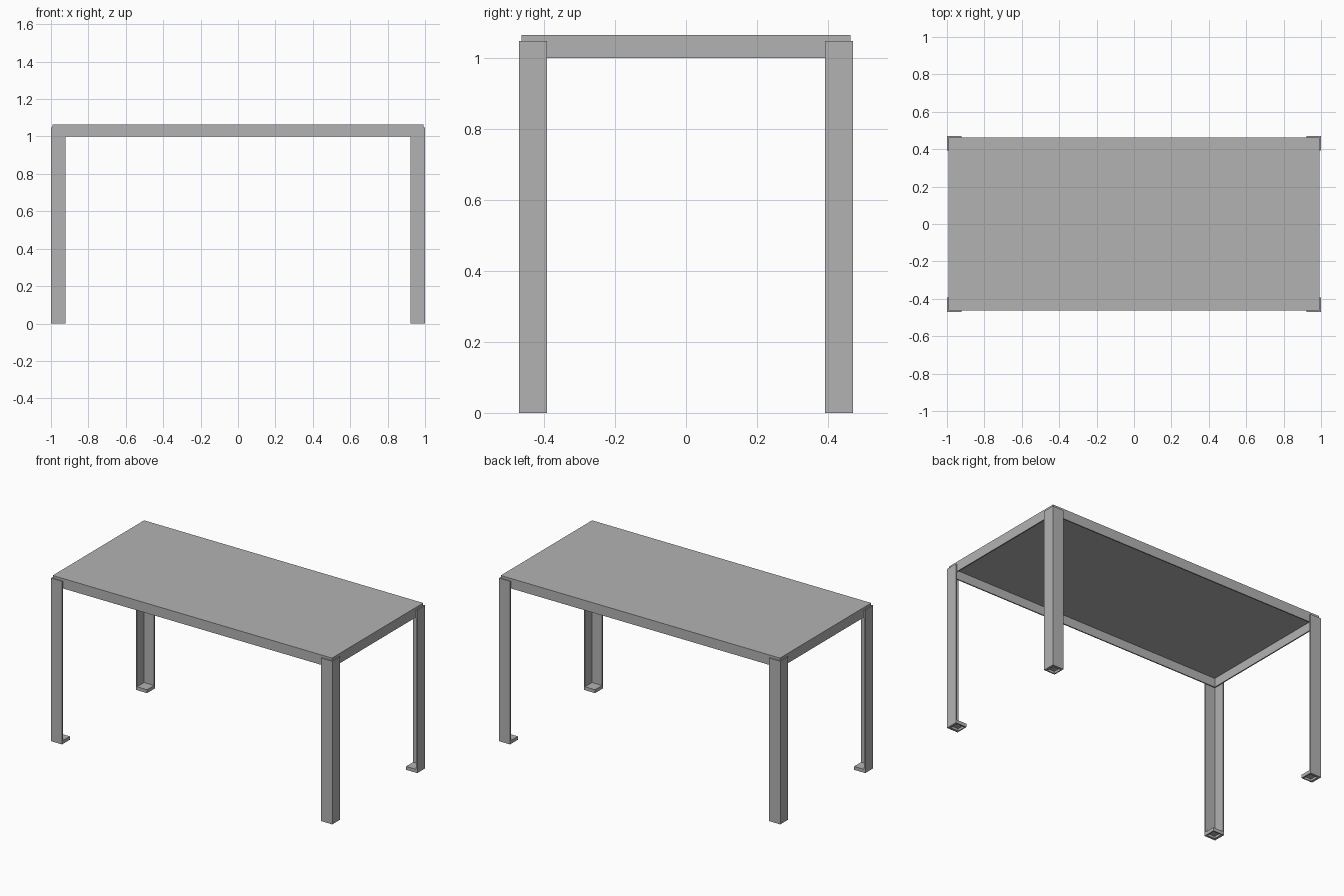
import bpy
import bmesh

if "Cube" in bpy.data.objects:
    bpy.data.objects.remove(bpy.data.objects["Cube"], do_unlink=True)

SHEET = 0.0075           # sheet metal thickness
HX, HY = 1.0, 0.471      # outer half size over the legs
FLANGE = 0.079           # leg flange width
LEG_H, TOP_H, RIM = 1.048, 1.064, 0.064
FOOT_H = 0.022

grey = bpy.data.materials.new("plain_grey")
grey.use_nodes = True
colour = (0.45, 0.45, 0.45, 1)
grey.diffuse_color = colour
grey.node_tree.nodes["Principled BSDF"].inputs["Base Color"].default_value = colour


def add_object(name, bm):
    bmesh.ops.recalc_face_normals(bm, faces=bm.faces)
    mesh = bpy.data.meshes.new(name)
    bm.to_mesh(mesh)
    bm.free()
    mesh.materials.append(grey)
    obj = bpy.data.objects.new(name, mesh)
    bpy.context.collection.objects.link(obj)
    return obj


def add_tray(name, low, high):
    """Folded sheet box, open underneath."""
    bm = bmesh.new()
    bmesh.ops.create_cube(bm, size=1)
    for v in bm.verts:
        for i in range(3):
            v.co[i] = low[i] if v.co[i] < 0 else high[i]
    bm.normal_update()
    bottom = [f for f in bm.faces if f.normal.z < -0.5]
    bmesh.ops.delete(bm, geom=bottom, context='FACES_ONLY')
    obj = add_object(name, bm)
    # keep the folded sheet facing outward before thickening
    bm = bmesh.new()
    bm.from_mesh(obj.data)
    bm.normal_update()
    if max(bm.faces, key=lambda f: abs(f.normal.z)).normal.z < 0:
        bmesh.ops.reverse_faces(bm, faces=bm.faces)
    bm.to_mesh(obj.data)
    bm.free()
    solid = obj.modifiers.new("sheet", 'SOLIDIFY')
    solid.thickness = SHEET
    solid.offset = -1
    solid.use_even_offset = True
    return obj


def add_angle_leg(name, sx, sy):
    """Upright L-section with its corner outward."""
    f, t = FLANGE, SHEET
    profile = [(0, 0), (f, 0), (f, t), (t, t), (t, f), (0, f)]
    bm = bmesh.new()
    verts = [bm.verts.new((sx * (HX - a), sy * (HY - b), 0)) for a, b in profile]
    face = bm.faces.new(verts)
    new = bmesh.ops.extrude_face_region(bm, geom=[face])["geom"]
    for v in new:
        if isinstance(v, bmesh.types.BMVert):
            v.co.z = LEG_H
    return add_object(name, bm)


# Table top with folded rim
tx, ty = HX - SHEET, HY - SHEET
add_tray("table_top", (-tx, -ty, TOP_H - RIM), (tx, ty, TOP_H))

# Legs and their hollow feet
for sx, side in ((1, "left"), (-1, "right")):
    for sy, end in ((-1, "front"), (1, "back")):
        add_angle_leg(f"{end}_{side}_leg", sx, sy)
        xs = sorted((sx * tx, sx * (HX - FLANGE)))
        ys = sorted((sy * ty, sy * (HY - FLANGE)))
        add_tray(f"{end}_{side}_foot", (xs[0], ys[0], 0), (xs[1], ys[1], FOOT_H))
